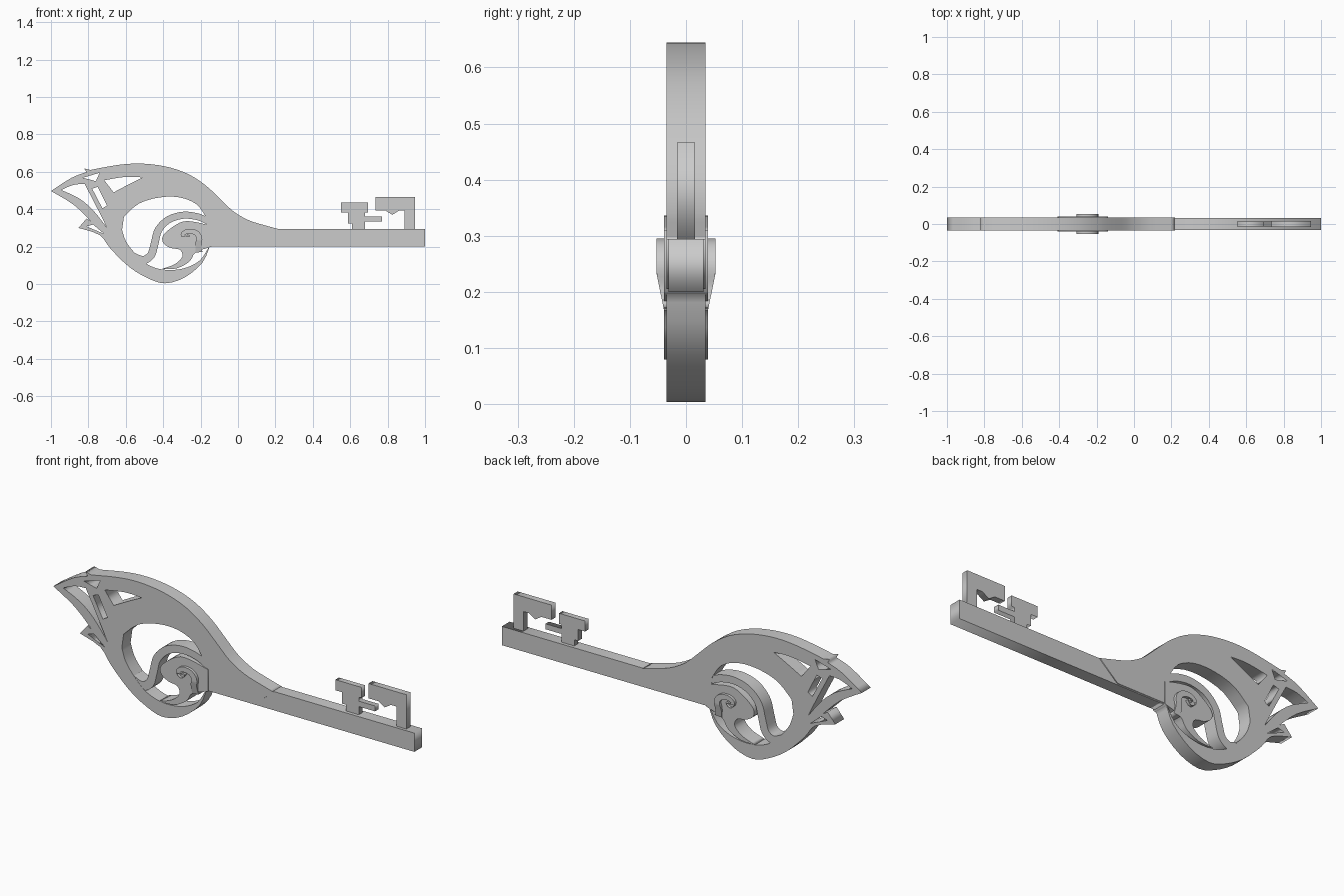
import bpy, bmesh
from mathutils import Vector


def smooth(pts, closed=True, n=3):
    """Catmull-Rom through (x, z) points; a third value of 1 marks a sharp corner."""
    P = [Vector(p[:2]) for p in pts]
    sharp = [len(p) > 2 for p in pts]
    N, out = len(P), []
    for i in range(N if closed else N - 1):
        a, b = P[i], P[(i + 1) % N]
        j = (i + 1) % N
        prev = a if sharp[i] or (not closed and i == 0) else P[i - 1]
        nxt = b if sharp[j] or (not closed and j == N - 1) else P[(i + 2) % N]
        if sharp[i] and sharp[j]:
            out.append(a)
            continue
        ta, tb = (b - prev) * 0.5, (nxt - a) * 0.5
        for k in range(n):
            t = k / n
            out.append(a * (2*t**3 - 3*t**2 + 1) + ta * (t**3 - 2*t**2 + t)
                       + b * (3*t**2 - 2*t**3) + tb * (t**3 - t**2))
    if not closed:
        out.append(P[-1])
    return out


def plate(name, loops, half):
    """Extruded flat plate; loops inside the first one become holes."""
    cu = bpy.data.curves.new(name, 'CURVE')
    cu.dimensions, cu.fill_mode, cu.extrude = '2D', 'BOTH', half
    for pts in loops:
        s = cu.splines.new('POLY')
        s.points.add(len(pts) - 1)
        for q, p in zip(s.points, pts):
            q.co = (p[0], p[1], 0, 1)
        s.use_cyclic_u = True
    ob = bpy.data.objects.new(name, cu)
    bpy.context.collection.objects.link(ob)
    ob.rotation_euler.x = 1.5707963
    bpy.ops.object.select_all(action='DESELECT')
    bpy.context.view_layer.objects.active = ob
    ob.select_set(True)
    bpy.ops.object.convert(target='MESH')
    bpy.ops.object.transform_apply(rotation=True)
    return bpy.context.object


def ribbon(path, w0, w1):
    """Outline of a band of changing width along an open path."""
    c = smooth(path, False, 4)
    left, right = [], []
    for i, p in enumerate(c):
        d = (c[min(i + 1, len(c) - 1)] - c[max(i - 1, 0)]).normalized()
        w = (w0 + (w1 - w0) * i / (len(c) - 1)) / 2
        nrm = Vector((-d.y, d.x)) * w
        left.append(p + nrm)
        right.append(p - nrm)
    return left + right[::-1]


# Winged bow with its openings
outline = smooth([
    (0.22, 0.293, 1), (0.14, 0.315), (0.06, 0.34), (-0.02, 0.385), (-0.09, 0.45),
    (-0.17, 0.525), (-0.26, 0.585), (-0.36, 0.622), (-0.46, 0.64), (-0.56, 0.644),
    (-0.66, 0.634), (-0.79, 0.61, 1), (-0.822, 0.618, 1), (-0.81, 0.598, 1),
    (-0.89, 0.568), (-1.0, 0.497, 1), (-0.88, 0.425), (-0.785, 0.335, 1),
    (-0.81, 0.35, 1), (-0.853, 0.3, 1), (-0.74, 0.262), (-0.68, 0.187),
    (-0.58, 0.09), (-0.48, 0.03), (-0.39, 0.004), (-0.285, 0.035),
    (-0.19, 0.115), (-0.15, 0.205, 1), (0.12, 0.205, 1)])
ring_hole = smooth([
    (-0.62, 0.29, 1), (-0.61, 0.36, 1), (-0.53, 0.43), (-0.42, 0.463), (-0.31, 0.463),
    (-0.22, 0.425), (-0.17, 0.355, 1), (-0.155, 0.2, 1), (-0.20, 0.13), (-0.27, 0.09),
    (-0.35, 0.075), (-0.43, 0.083), (-0.50, 0.115), (-0.56, 0.175), (-0.60, 0.23)])
top_hole = smooth([(-0.715, 0.555, 1), (-0.6, 0.573), (-0.51, 0.57, 1),
                   (-0.58, 0.535), (-0.665, 0.49, 1)])
slit = smooth([(-0.78, 0.51, 1), (-0.75, 0.52, 1), (-0.70, 0.42, 1), (-0.725, 0.405, 1)])
tip_hole = smooth([(-0.945, 0.503, 1), (-0.88, 0.53), (-0.82, 0.535, 1), (-0.76, 0.42),
                   (-0.70, 0.30, 1), (-0.775, 0.395), (-0.85, 0.458)])
upper_tip_hole = smooth([(-0.83, 0.568, 1), (-0.74, 0.595, 1), (-0.76, 0.55, 1)])
low_hole = smooth([(-0.81, 0.308, 1), (-0.775, 0.318, 1), (-0.715, 0.268, 1)])
plate("winged_bow", [outline, ring_hole, top_hole, slit, tip_hole,
                     upper_tip_hole, low_hole], 0.035)

# S-shaped scroll inside the ring
plate("scroll_band", [ribbon([(-0.15, 0.33), (-0.21, 0.358), (-0.29, 0.368), (-0.37, 0.345),
                              (-0.425, 0.29), (-0.445, 0.22), (-0.465, 0.155),
                              (-0.51, 0.128), (-0.57, 0.15)], 0.035, 0.045)], 0.034)

# Comma-shaped centre with a tail reaching the ring
plate("swirl_centre", [smooth([
    (-0.14, 0.31, 1), (-0.22, 0.33), (-0.29, 0.335), (-0.35, 0.305), (-0.40, 0.26),
    (-0.40, 0.22), (-0.36, 0.193), (-0.31, 0.183), (-0.298, 0.145), (-0.34, 0.105),
    (-0.41, 0.08, 1), (-0.33, 0.083), (-0.26, 0.12), (-0.225, 0.17),
    (-0.14, 0.20, 1)])], 0.039)

# Raised hook, thinning toward its lower end
hook = plate("raised_hook", [ribbon([(-0.262, 0.262), (-0.28, 0.245), (-0.296, 0.265),
                                     (-0.27, 0.282), (-0.23, 0.277), (-0.207, 0.25),
                                     (-0.212, 0.21), (-0.208, 0.17)], 0.016, 0.036)], 0.053)
for v in hook.data.vertices:
    if v.co.z < 0.235:
        v.co.y *= 1 - 0.25 * (0.235 - v.co.z) / 0.065

# Shaft
plate("shaft", [[(-0.18, 0.2), (1, 0.2), (1, 0.294), (-0.18, 0.294)]], 0.031)

# Key teeth
plate("inner_tooth", [[(0.61, 0.29), (0.68, 0.29), (0.68, 0.335), (0.77, 0.335),
                       (0.77, 0.362), (0.68, 0.362), (0.68, 0.382), (0.695, 0.382),
                       (0.695, 0.435), (0.55, 0.435), (0.55, 0.382), (0.588, 0.382),
                       (0.588, 0.325), (0.61, 0.325)]], 0.014)
plate("outer_tooth", [[(0.89, 0.29), (0.945, 0.29), (0.945, 0.466), (0.735, 0.466),
                       (0.735, 0.392), (0.79, 0.392), (0.825, 0.37), (0.86, 0.392),
                       (0.89, 0.392)]], 0.016)
